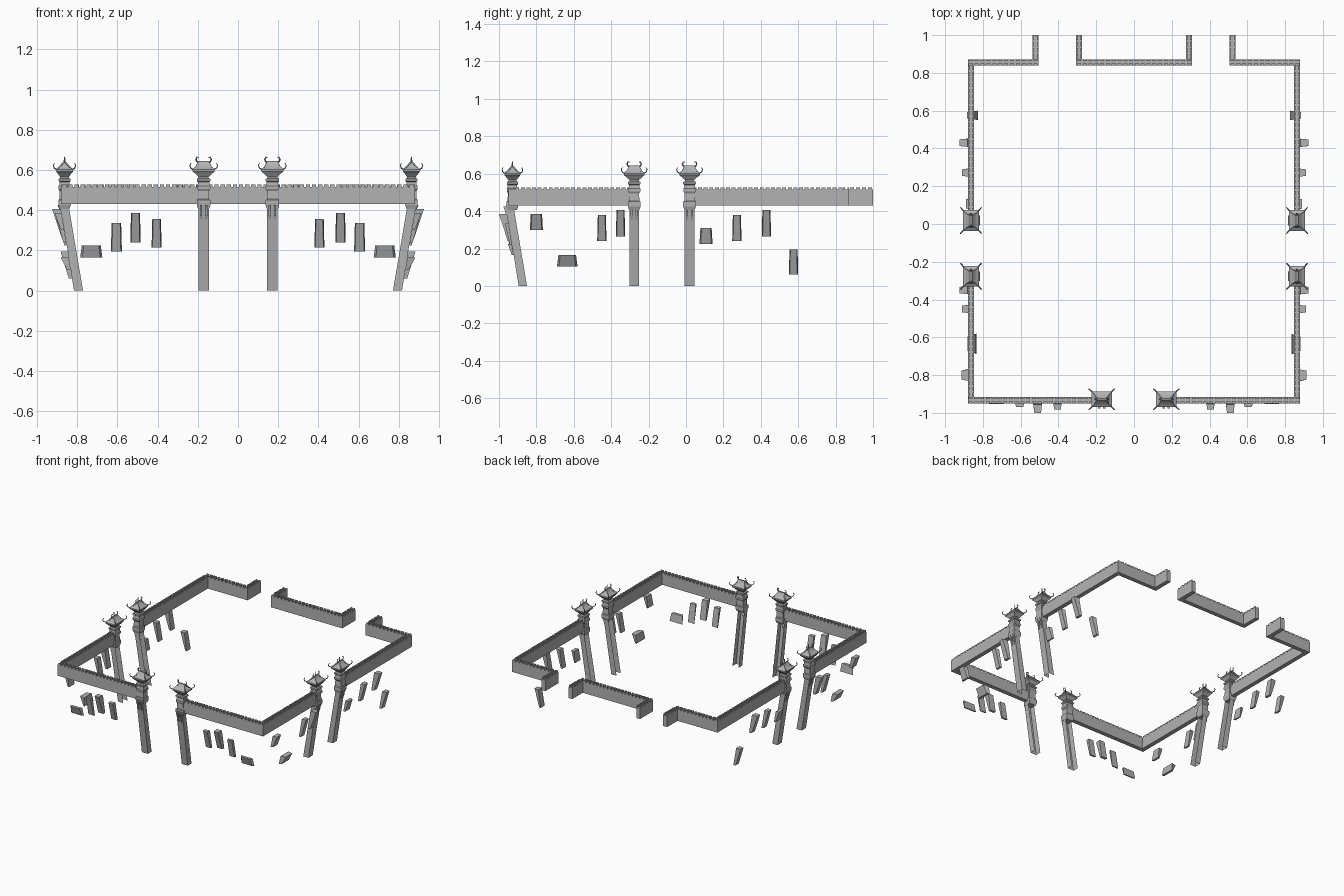
import bpy, bmesh, math
from mathutils import Matrix, Vector

cube = bpy.data.objects.get("Cube")
if cube:
    bpy.data.objects.remove(cube)

stone = bpy.data.materials.new("grey_stone")
stone.use_nodes = True
GREY = (0.45, 0.45, 0.45, 1)
stone.diffuse_color = GREY
stone.node_tree.nodes["Principled BSDF"].inputs["Base Color"].default_value = GREY

Z0, Z1, TOP = 0.43, 0.515, 0.527      # wall base, walkway, parapet top
SLOPE = 0.16                          # outward lean of piers and corbels


def finish(name, bm, matrix=Matrix()):
    bmesh.ops.recalc_face_normals(bm, faces=bm.faces)
    mesh = bpy.data.meshes.new(name)
    bm.to_mesh(mesh)
    bm.free()
    mesh.materials.append(stone)
    ob = bpy.data.objects.new(name, mesh)
    ob.matrix_world = matrix
    bpy.context.collection.objects.link(ob)
    return ob


def loft(bm, rings, caps=True):
    """Skin a list of equal-length rings of points."""
    rows = [[bm.verts.new(p) for p in ring] for ring in rings]
    n = len(rows[0])
    for a, b in zip(rows, rows[1:]):
        for i in range(n):
            bm.faces.new((a[i], a[(i + 1) % n], b[(i + 1) % n], b[i]))
    if caps:
        bm.faces.new(rows[0][::-1])
        bm.faces.new(rows[-1])


def rect(x0, x1, y0, y1, z):
    return [(x0, y0, z), (x1, y0, z), (x1, y1, z), (x0, y1, z)]


def box(bm, x0, x1, y0, y1, z0, z1):
    loft(bm, [rect(x0, x1, y0, y1, z0), rect(x0, x1, y0, y1, z1)])


def stack(bm, levels):
    loft(bm, [rect(-hx, hx, -hy, hy, z) for z, hx, hy in levels])


def horn(bm, points, r):
    """Tapering four-sided curl along a path."""
    pts = [Vector(p) for p in points]
    side = Vector((0, 0, 1)).cross(pts[1] - pts[0]).normalized()
    rings = []
    for i, p in enumerate(pts):
        d = (pts[min(i + 1, len(pts) - 1)] - pts[max(i - 1, 0)]).normalized()
        up = d.cross(side)
        s = r * (1 - 0.5 * i / (len(pts) - 1))
        rings.append([p + side * s, p + up * s, p - side * s, p - up * s])
    loft(bm, rings)


# Wall runs with toothed coping along both long edges
def wall(name, x0, x1, y0, y1):
    bm = bmesh.new()
    box(bm, x0, x1, y0, y1, Z0, Z1)
    along_x = x1 - x0 > y1 - y0
    a, b = (x0, x1) if along_x else (y0, y1)
    c, d = (y0, y1) if along_x else (x0, x1)
    n = max(2, round((b - a) / 0.03))
    step = (b - a) / n
    for i in range(n):
        s, e = a + step * (i + 0.15), a + step * (i + 0.85)
        for lo, hi in ((c, c + 0.009), (d - 0.009, d)):
            if along_x:
                box(bm, s, e, lo, hi, Z1 - 0.004, TOP)
            else:
                box(bm, lo, hi, s, e, Z1 - 0.004, TOP)
    finish(name, bm)


# (name, x range for the +x side, y range); mirrored to -x
RUNS = [("front_wall", 0.15, 0.88, -0.95, -0.917),
        ("side_wall_front", 0.847, 0.88, -0.917, -0.26),
        ("side_wall_back", 0.847, 0.88, 0.0, 0.84),
        ("back_wall", 0.505, 0.88, 0.84, 0.872),
        ("outer_gate_return", 0.505, 0.538, 0.872, 1.0),
        ("inner_gate_return", 0.274, 0.306, 0.872, 1.0)]
for name, x0, x1, y0, y1 in RUNS:
    wall("left_" + name, x0, x1, y0, y1)
    wall("right_" + name, -x1, -x0, y0, y1)
wall("back_wall_middle", -0.306, 0.306, 0.84, 0.872)


# Leaning pier, open on its inner side; local -y faces outward
def pier(name, matrix, foot):
    bm = bmesh.new()
    head = foot - SLOPE * Z0
    h = 0.026
    loft(bm, [rect(-h, h, foot, foot + 0.045, 0),
              rect(-h, h, head, head + 0.04, Z0 + 0.005)])
    bm.normal_update()
    inner = [f for f in bm.faces if f.normal.y > 0.8 or f.normal.z < -0.8]
    bmesh.ops.delete(bm, geom=inner, context="FACES")
    finish(name, bm, matrix)
    # Hanging brackets under the turret
    bm = bmesh.new()
    for x in (-0.013, 0.013):
        def ring(z, depth):
            face = foot - SLOPE * z
            return rect(x - 0.006, x + 0.006, face - depth, face + 0.004, z)
        loft(bm, [ring(0.355, 0.002), ring(0.375, 0.008),
                  ring(0.40, 0.008), ring(0.425, 0.014)])
    finish(name + "_brackets", bm, matrix)


# Turret: moulded body, flared eaves, hipped roof with curled ridges
def turret(name, matrix):
    bm = bmesh.new()
    stack(bm, [(0.405, 0.027, 0.024), (0.425, 0.034, 0.031), (0.45, 0.034, 0.031),
               (0.455, 0.028, 0.026), (0.495, 0.026, 0.024), (0.505, 0.033, 0.03),
               (0.52, 0.033, 0.03), (0.525, 0.029, 0.026), (0.54, 0.028, 0.025),
               (0.545, 0.034, 0.03), (0.555, 0.034, 0.03), (0.56, 0.025, 0.022),
               (0.575, 0.025, 0.022)])
    finish(name + "_body", bm, matrix)

    bm = bmesh.new()
    stack(bm, [(0.568, 0.028, 0.024), (0.582, 0.042, 0.034), (0.592, 0.055, 0.042),
               (0.602, 0.055, 0.042), (0.612, 0.04, 0.027), (0.625, 0.03, 0.014),
               (0.64, 0.026, 0.005)])
    finish(name + "_roof", bm, matrix)

    bm = bmesh.new()
    box(bm, -0.03, 0.03, -0.004, 0.004, 0.632, 0.644)
    for sx in (-1, 1):
        horn(bm, [(sx * x, 0, z) for x, z in
                  ((0.024, 0.638), (0.034, 0.642), (0.038, 0.653),
                   (0.033, 0.664), (0.025, 0.662))], 0.005)
        for sy in (-1, 1):
            horn(bm, [(sx * x, sy * y, z) for x, y, z in
                      ((0.026, 0.006, 0.636), (0.038, 0.025, 0.614),
                       (0.053, 0.041, 0.602), (0.065, 0.052, 0.61),
                       (0.069, 0.055, 0.624), (0.063, 0.05, 0.633))], 0.005)
    finish(name + "_ridges", bm, matrix)


# Wedge corbel on the leaning plane, deepest at its top
def corbel(name, matrix, along, z0, z1, width, depth):
    bm = bmesh.new()

    def ring(z, w, out):
        y = -SLOPE * z
        return [(along - w * 0.4, y - out, z), (along + w * 0.4, y - out, z),
                (along + w * 0.5, y, z), (along - w * 0.5, y, z)]
    loft(bm, [ring(z0, width, depth * 0.45), ring(z1, width * 0.86, depth)])
    finish(name, bm, matrix)


def placed(x, y, quarter=0):
    return Matrix.Translation((x, y, 0)) @ Matrix.Rotation(quarter * math.pi / 2, 4, "Z")


FRONT_CORBELS = [(0.405, 0.215, 0.355, 0.05, 0.03), (0.51, 0.24, 0.385, 0.052, 0.0434),
                 (0.605, 0.195, 0.335, 0.055, 0.02), (0.73, 0.165, 0.225, 0.11, 0.022)]
SIDE_CORBELS = [(-0.80, 0.30, 0.385, 0.07, 0.035), (-0.635, 0.105, 0.165, 0.11, 0.04),
                (-0.45, 0.24, 0.38, 0.05, 0.033), (-0.35, 0.265, 0.405, 0.05, 0.044),
                (0.107, 0.225, 0.31, 0.07, 0.025), (0.272, 0.24, 0.38, 0.05, 0.033),
                (0.43, 0.265, 0.405, 0.05, 0.044), (0.575, 0.06, 0.195, 0.05, 0.036)]

for label, s in (("left", 1), ("right", -1)):
    m = placed(s * 0.171, -0.928)
    pier(label + "_front_pier", m, 0.033)
    turret(label + "_front_turret", m)
    for where, y in (("near", -0.277), ("far", 0.019)):
        m = placed(s * 0.863, y, s)
        pier(f"{label}_{where}_side_pier", m, 0.047)
        turret(f"{label}_{where}_side_turret", m)
    for i, (a, *rest) in enumerate(FRONT_CORBELS, 1):
        corbel(f"{label}_front_corbel_{i}", placed(0, -0.895), s * a, *rest)
    for i, (a, *rest) in enumerate(SIDE_CORBELS, 1):
        corbel(f"{label}_side_corbel_{i}", placed(s * 0.816, 0, s), s * a, *rest)
